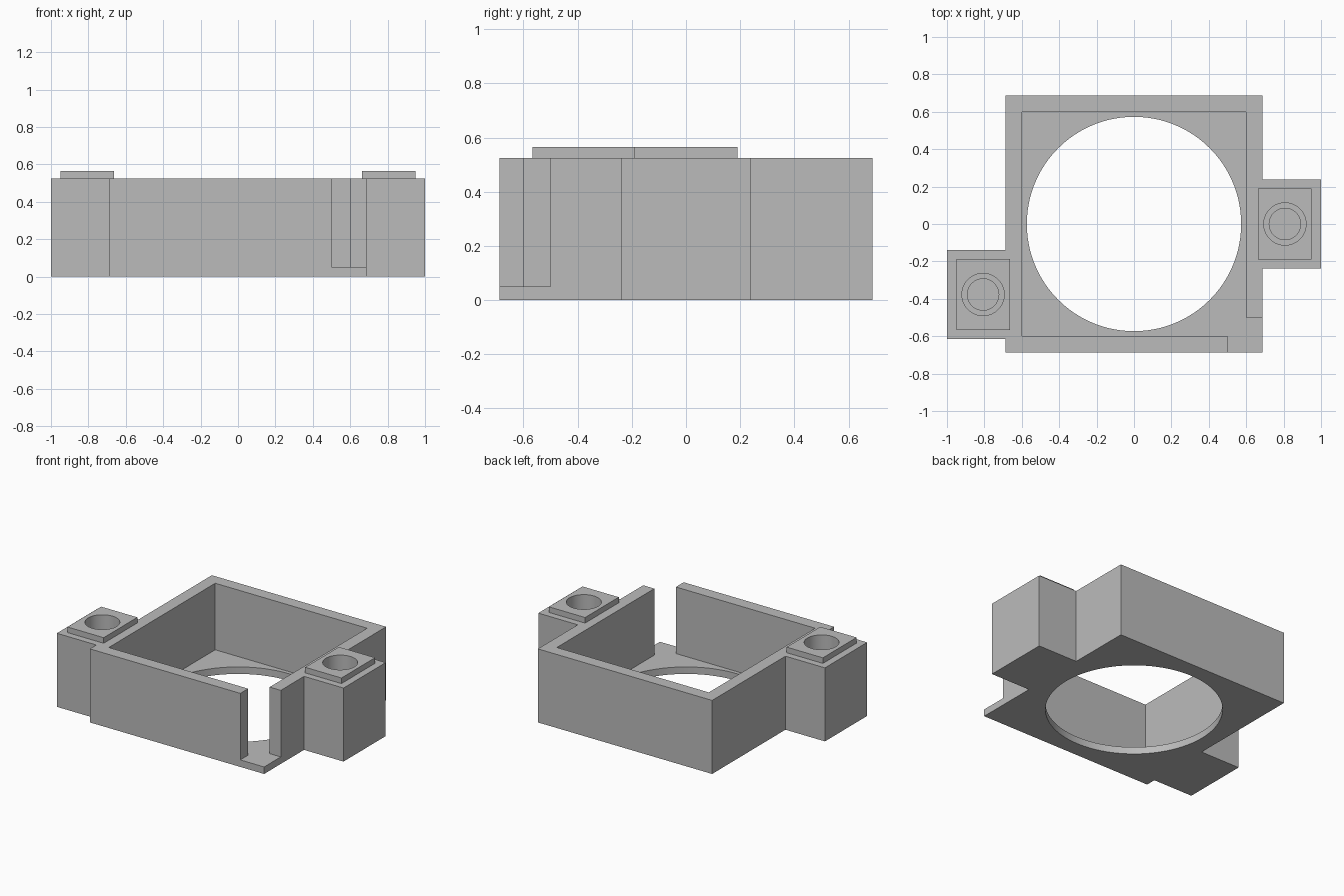
import bpy
import bmesh
from math import radians
from mathutils import Matrix

old = bpy.data.objects.get("Cube")
if old:
    bpy.data.objects.remove(old, do_unlink=True)

HALF, INNER, FLOOR, TOP, PAD_TOP = 0.688, 0.6, 0.05, 0.525, 0.565

grey = bpy.data.materials.new("plain grey")
grey.use_nodes = True
grey.diffuse_color = (0.5, 0.5, 0.5, 1)
grey.node_tree.nodes["Principled BSDF"].inputs["Base Color"].default_value = (0.5, 0.5, 0.5, 1)


def finish(name, bm):
    mesh = bpy.data.meshes.new(name)
    bm.to_mesh(mesh)
    bm.free()
    obj = bpy.data.objects.new(name, mesh)
    bpy.context.collection.objects.link(obj)
    mesh.materials.append(grey)
    return obj


def box(name, x, y, z):
    """Box from (low, high) pairs on each axis."""
    bm = bmesh.new()
    bmesh.ops.create_cube(bm, size=1)
    for v in bm.verts:
        for axis, (low, high) in enumerate((x, y, z)):
            v.co[axis] = high if v.co[axis] > 0 else low
    return finish(name, bm)


def cylinder(name, x, y, radius, z, sides=96):
    bm = bmesh.new()
    bmesh.ops.create_cone(bm, cap_ends=True, segments=sides, radius1=radius, radius2=radius,
                          depth=z[1] - z[0], matrix=Matrix.Translation((x, y, sum(z) / 2)))
    return finish(name, bm)


def combine(target, tool, operation):
    """Apply one exact boolean and discard the tool."""
    tool.hide_render = True
    mod = target.modifiers.new(operation.lower(), "BOOLEAN")
    mod.operation, mod.object, mod.solver = operation, tool, "EXACT"
    bpy.context.view_layer.objects.active = target
    bpy.ops.object.modifier_apply(modifier=mod.name)
    bpy.data.objects.remove(tool, do_unlink=True)


# Square housing with two side lugs, as one extruded outline
outline = [(-HALF, -HALF), (HALF, -HALF), (HALF, -0.238), (1, -0.238), (1, 0.238),
           (HALF, 0.238), (HALF, HALF), (-HALF, HALF), (-HALF, -0.139), (-1, -0.139),
           (-1, -0.615), (-HALF, -0.615)]
bm = bmesh.new()
base = bm.faces.new([bm.verts.new((x, y, 0)) for x, y in outline])
up = bmesh.ops.extrude_face_region(bm, geom=[base])["geom"]
bmesh.ops.translate(bm, vec=(0, 0, TOP), verts=[g for g in up if isinstance(g, bmesh.types.BMVert)])
bmesh.ops.recalc_face_normals(bm, faces=bm.faces)
housing = finish("housing", bm)

# Cavity, round floor opening and open front corner
cavity = (-INNER, INNER)
combine(housing, box("cavity_cutter", cavity, cavity, (FLOOR, 1)), "DIFFERENCE")
combine(housing, cylinder("opening_cutter", 0, 0, 0.573, (-0.2, 0.3), 128), "DIFFERENCE")
combine(housing, box("corner_cutter", (0.5, 0.9), (-0.9, -0.5), (FLOOR, 1)), "DIFFERENCE")

# Raised pads with stepped blind screw holes
for x, y in ((-0.807, -0.377), (0.807, 0)):
    pad = box("pad", (x - 0.143, x + 0.143), (y - 0.19, y + 0.19), (TOP - 0.02, PAD_TOP))
    combine(housing, pad, "UNION")
    combine(housing, cylinder("wide_hole", x, y, 0.113, (0.3, 0.8)), "DIFFERENCE")
    combine(housing, cylinder("narrow_hole", x, y, 0.084, (0.1, 0.7)), "DIFFERENCE")

# Smooth bores, crisp edges
bpy.ops.object.select_all(action="DESELECT")
housing.select_set(True)
bpy.context.view_layer.objects.active = housing
bpy.ops.object.shade_smooth_by_angle(angle=radians(30))
